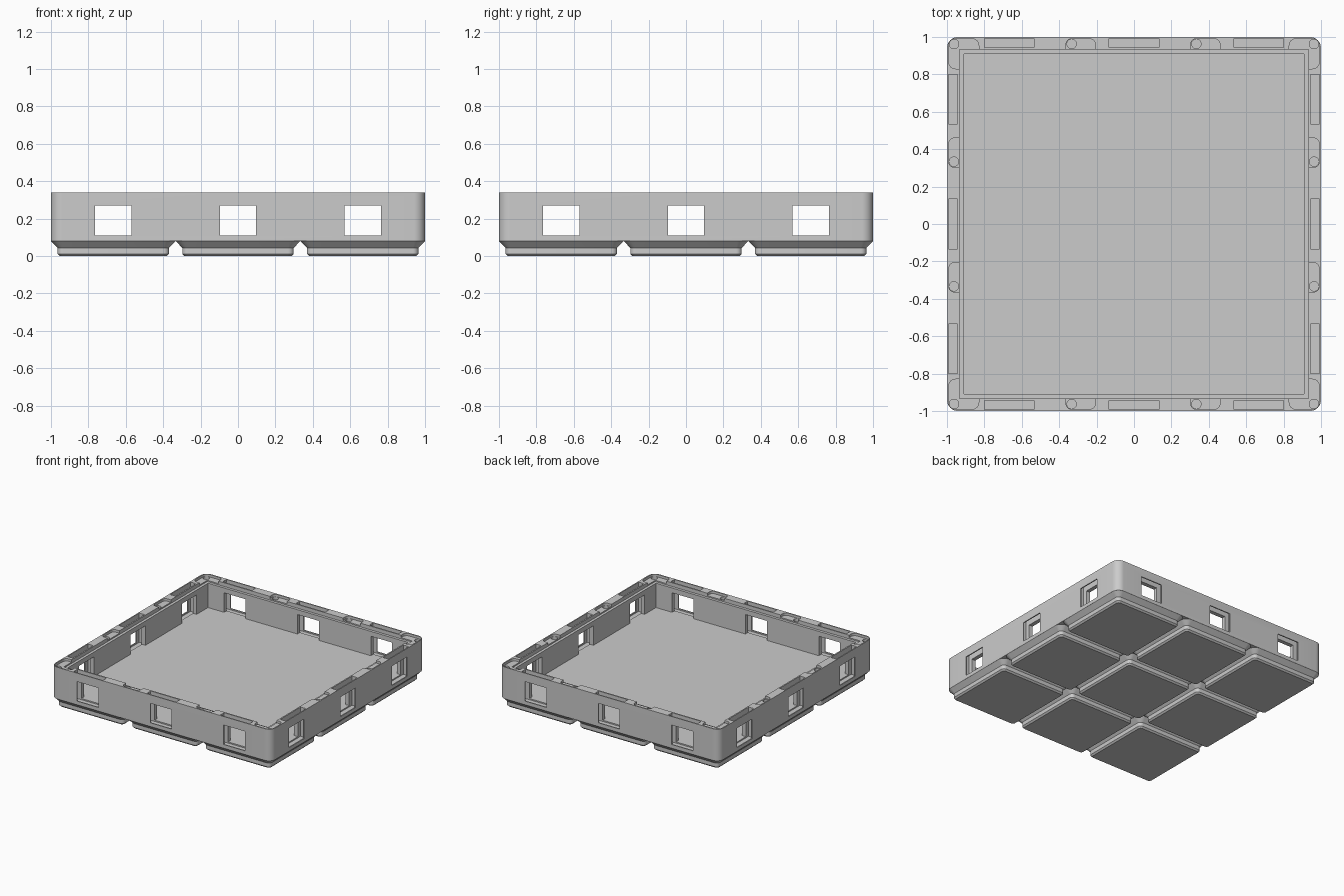
import bpy, bmesh, math

cube = bpy.data.objects.get("Cube")
if cube:
    bpy.data.objects.remove(cube)

grey = bpy.data.materials.new("plain grey")
grey.use_nodes = True
COLOUR = (0.6, 0.6, 0.6, 1)
grey.diffuse_color = COLOUR
grey.node_tree.nodes["Principled BSDF"].inputs["Base Color"].default_value = COLOUR

PITCH = 2 / 3
CELLS = (-PITCH, 0, PITCH)
SIDES = (-1, 1)
TOP = 0.34
FLOOR = 0.11
BASE = 0.08


def outline(cx, cy, hx, hy, r=0, seg=8):
    """Rectangle with optional rounded corners, counter-clockwise."""
    if r == 0:
        return [(cx + a * hx, cy + b * hy) for a, b in ((1, 1), (-1, 1), (-1, -1), (1, -1))]
    pts = []
    for k, (a, b) in enumerate(((1, 1), (-1, 1), (-1, -1), (1, -1))):
        for i in range(seg + 1):
            t = math.pi / 2 * (k + i / seg)
            pts.append((cx + a * (hx - r) + r * math.cos(t),
                        cy + b * (hy - r) + r * math.sin(t)))
    return pts


def loft(bm, layers):
    """Closed solid through a stack of (outline, z) layers."""
    rings = [[bm.verts.new((x, y, z)) for x, y in pts] for pts, z in layers]
    n = len(rings[0])
    bm.faces.new(rings[0][::-1])
    bm.faces.new(rings[-1])
    for low, high in zip(rings, rings[1:]):
        for i in range(n):
            j = (i + 1) % n
            bm.faces.new((low[i], low[j], high[j], high[i]))


def make(name, solids):
    bm = bmesh.new()
    for layers in solids:
        loft(bm, layers)
    mesh = bpy.data.meshes.new(name)
    bm.to_mesh(mesh)
    bm.free()
    mesh.materials.append(grey)
    ob = bpy.data.objects.new(name, mesh)
    bpy.context.collection.objects.link(ob)
    return ob


def prism(pts, z0, z1):
    return [(pts, z0), (pts, z1)]


def activate(ob):
    bpy.ops.object.select_all(action='DESELECT')
    ob.select_set(True)
    bpy.context.view_layer.objects.active = ob


def cut(ob, solids):
    cutter = make("cutter", solids)
    cutter.hide_render = True
    mod = ob.modifiers.new("cut", 'BOOLEAN')
    mod.operation = 'DIFFERENCE'
    mod.solver = 'EXACT'
    mod.object = cutter
    activate(ob)
    bpy.ops.object.modifier_apply(modifier=mod.name)
    bpy.data.objects.remove(cutter)


def rect(along_y, u, v, hu, hv, r=0):
    """Outline placed along x, or swapped to run along y."""
    return outline(v, u, hv, hu, r) if along_y else outline(u, v, hu, hv, r)


# Tray body with its cavity and the shallow step inside the rim
tray = make("tray_frame", [prism(outline(0, 0, 1, 1, 0.06), BASE, TOP)])
cut(tray, [prism(outline(0, 0, 0.91, 0.91), FLOOR, 0.4)])
cut(tray, [prism(outline(0, 0, 0.932, 0.932), 0.31, 0.4)])

for along_y in (False, True):
    # Windows straight through opposite walls
    cut(tray, [prism(rect(along_y, c, s, 0.097, 0.3), FLOOR, 0.27)
               for c in CELLS for s in SIDES])
    # Clip slots from the rim down past the windows
    cut(tray, [prism(rect(along_y, c, s * 0.967, 0.133, 0.024), 0.1, 0.4)
               for c in CELLS for s in SIDES])
    # Shallow recesses at cell joints and at the corners
    joints = [prism(rect(along_y, c + 0.048, s * 0.945, 0.078, 0.045, 0.03), 0.32, 0.4)
              for c in (-PITCH / 2, PITCH / 2) for s in SIDES]
    corners = [prism(rect(along_y, a * 0.91, s * 0.945, 0.08, 0.045, 0.035), 0.32, 0.4)
               for a in SIDES for s in SIDES]
    cut(tray, joints + corners)
    # Pin holes at the joints
    cut(tray, [prism(rect(along_y, c, s * 0.963, 0.025, 0.025, 0.0249), 0.27, 0.4)
               for c in (-PITCH / 2, PITCH / 2) for s in SIDES])

# Pin holes at the corners
cut(tray, [prism(outline(a * 0.962, s * 0.962, 0.025, 0.025, 0.0249), 0.27, 0.4)
           for a in SIDES for s in SIDES])

# Nine stepped feet: (half width, corner radius, height)
PROFILE = ((0.286, 0.02, 0), (0.298, 0.03, 0.012), (0.298, 0.03, 0.044), (0.333, 0.06, BASE))
feet = make("base_feet", [[(outline(x, y, h, h, r), z) for h, r, z in PROFILE]
                          for x in CELLS for y in CELLS])

for ob in (tray, feet):
    activate(ob)
    bpy.ops.object.shade_smooth_by_angle(angle=math.radians(30))
